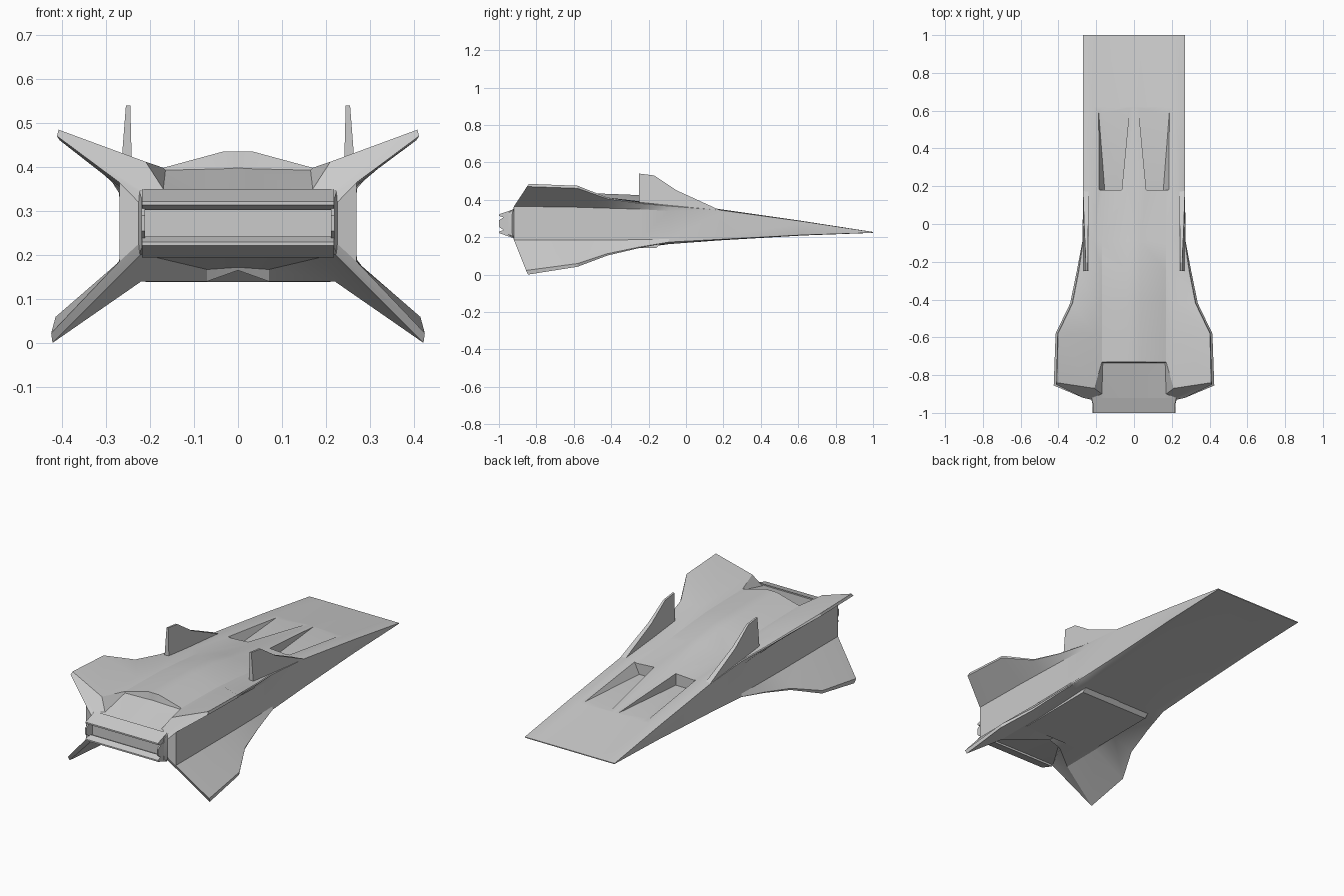
import bpy, bmesh, math

if "Cube" in bpy.data.objects:
    bpy.data.objects.remove(bpy.data.objects["Cube"])


def make(name, verts, faces):
    mesh = bpy.data.meshes.new(name)
    mesh.from_pydata(verts, [], faces)
    bm = bmesh.new()
    bm.from_mesh(mesh)
    bmesh.ops.recalc_face_normals(bm, faces=bm.faces)
    bm.to_mesh(mesh)
    bm.free()
    ob = bpy.data.objects.new(name, mesh)
    bpy.context.collection.objects.link(ob)
    return ob


def loft(name, rings):
    n = len(rings[0])
    verts = [p for r in rings for p in r]
    faces = [(k * n + i, k * n + (i + 1) % n, (k + 1) * n + (i + 1) % n, (k + 1) * n + i)
             for k in range(len(rings) - 1) for i in range(n)]
    faces += [tuple(range(n)), tuple(range(len(verts) - n, len(verts)))]
    return make(name, verts, faces)


def prism(name, profile, x0, x1):
    return loft(name, [[(x, y, z) for y, z in profile] for x in (x0, x1)])


def full(half):
    return half + [(-x, y, z) for x, y, z in reversed(half[1:-1])]


def section(ys, zc, zs, ux, uz, zu, zl, lx, lz, zb, zk):
    """Half outline from spine, over both wing tips, to keel, then mirrored."""
    pts = [(0, zc), (.035, zc), (.17, zs - .05 * (zs - zb)), (.21, zs), (ux, uz),
           (ux + .004, uz - .12 * (uz - zu)), (.27, zu), (.27, zl),
           (lx + .003, lz + .12 * (zl - lz)), (lx, lz), (.22, zb), (.07, zb), (0, zk)]
    if not isinstance(ys, list):
        ys = [ys] * len(pts)
    return full([(x, y, z) for (x, z), y in zip(pts, ys)])


# Hull with blended upper and lower wings
tail = [-.73, -.73, -.73, -.87, -.84, -.85, -.92, -.92, -.855, -.845, -.8, -.68, -.68]
rings = [
    section(1.0, .228, .228, .266, .2275, .227, .224, .266, .2235, .223, .223),
    section(.62, .287, .287, .266, .286, .276, .216, .266, .211, .209, .209),
    section(.18, .350, .350, .266, .347, .33, .198, .266, .187, .183, .183),
    section(-.09, .395, .375, .268, .370, .34, .190, .270, .172, .163, .163),
    section(-.25, .425, .392, .292, .385, .35, .187, .300, .142, .155, .160),
    section(-.42, .432, .406, .325, .412, .355, .185, .335, .102, .148, .162),
    section(-.58, .435, .410, .402, .475, .36, .185, .412, .042, .142, .165),
    section(tail, .435, .412, .408, .485, .365, .185, .422, .000, .140, .165),
]
# Stepped hood edge, then the rear engine block
step = [(0, -.735, .398), (.035, -.735, .396), (.165, -.735, .393), (.17, -.90, .35),
        (.222, -.92, .348), (.224, -.925, .344), (.226, -.93, .32), (.226, -.93, .225),
        (.224, -.925, .204), (.222, -.92, .2), (.21, -.90, .2), (.07, -.69, .167), (0, -.69, .172)]
block = [(0, .335), (.035, .335), (.165, .335), (.19, .335), (.21, .335), (.22, .33), (.22, .31),
         (.22, .235), (.22, .215), (.21, .21), (.19, .21), (.07, .21), (0, .21)]
rings += [full(step), full([(x, -.95, z) for x, z in block])]
hull = loft("hull", rings)

# Sunken intake ramps on the nose
cv, cf = [], []
for s in (1, -1):
    b = len(cv)
    cv += [(s * .19, .63, .288), (s * .022, .63, .288), (s * .155, .18, .285), (s * .065, .18, .285),
           (s * .19, .18, .357), (s * .065, .18, .357)]
    cf += [tuple(b + i for i in f) for f in ((0, 1, 3, 2), (0, 1, 5, 4), (2, 3, 5, 4), (0, 2, 4), (1, 3, 5))]
cutter = make("intake_cutter", cv, cf)
cutter.hide_render = True
cutter.hide_viewport = False
cutter.display_type = 'WIRE'
mod = hull.modifiers.new("intakes", 'BOOLEAN')
mod.operation = 'DIFFERENCE'
mod.solver = 'EXACT'
mod.object = cutter
bpy.context.view_layer.objects.active = hull
bpy.ops.object.modifier_apply(modifier=mod.name)
bpy.data.objects.remove(cutter)

# Tapered upright fins on the hull edges
for s, side in ((1, "right"), (-1, "left")):
    outline = [(.18, .345), (.06, .40), (-.05, .45), (-.17, .53), (-.25, .54), (-.25, .36), (0, .34)]
    inner, outer = [], []
    for y, z in outline:
        t = max(0, min(1, (z - .345) / .195))
        inner.append((s * (.24 + .005 * t), y, z))
        outer.append((s * (.27 - .015 * t), y, z))
    loft("fin_" + side, [inner, outer])
    # Nozzle cheek
    prism("nozzle_cheek_" + side, [(-.92, .305), (-.97, .31), (-1, .29), (-1, .255), (-.97, .235), (-.92, .24)],
          s * .212, s * .22)

# Nozzle flaps, upper and lower
for s, name in ((1, "upper"), (-1, "lower")):
    prof = [(-.92, .078), (-1, .05), (-1, .042), (-.965, .03), (-.92, .05)]
    prism("nozzle_flap_" + name, [(y, .272 + s * h) for y, h in prof], -.218, .218)

# Belly intake lip
prism("belly_lip", [(-.13, .168), (-.16, .142), (-.62, .139), (-.66, .17)], -.21, .21)

for ob in list(bpy.context.scene.objects):
    bpy.ops.object.select_all(action='DESELECT')
    ob.select_set(True)
    bpy.context.view_layer.objects.active = ob
    bpy.ops.object.shade_smooth_by_angle(angle=math.radians(25))
